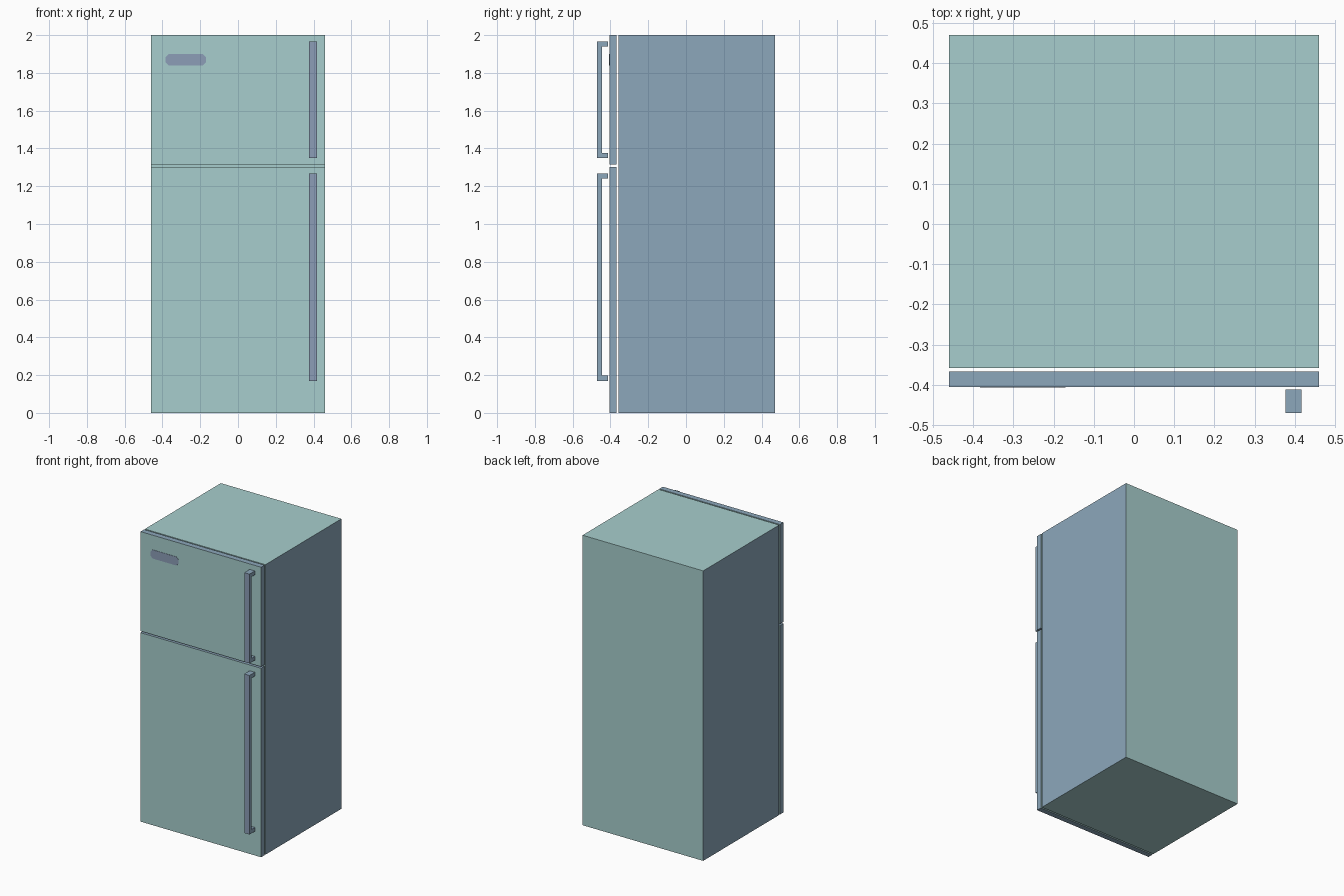
import bpy, bmesh

if "Cube" in bpy.data.objects:
    bpy.data.objects.remove(bpy.data.objects["Cube"])


def srgb(r, g, b):
    lin = lambda c: c / 12.92 if c <= 0.04045 else ((c + 0.055) / 1.055) ** 2.4
    return tuple(lin(v / 255) for v in (r, g, b)) + (1.0,)


def material(name, rgb):
    m = bpy.data.materials.new(name)
    m.diffuse_color = srgb(*rgb)
    m.use_nodes = True
    m.node_tree.nodes["Principled BSDF"].inputs["Base Color"].default_value = m.diffuse_color
    return m


TEAL = material("pale_teal", (167, 206, 205))
BLUE = material("steel_blue", (140, 167, 187))
SLATE = material("slate_violet", (140, 157, 183))


def extruded(name, outline, axis, lo, hi, mats, rule):
    """Extrude a 2D outline along x (outline = y,z) or y (outline = x,z)."""
    bm = bmesh.new()
    place = (lambda p, d: (d, p[0], p[1])) if axis == 'x' else (lambda p, d: (p[0], d, p[1]))
    face = bm.faces.new([bm.verts.new(place(p, lo)) for p in outline])
    ext = bmesh.ops.extrude_face_region(bm, geom=[face], use_keep_orig=True)
    for v in (g for g in ext["geom"] if isinstance(g, bmesh.types.BMVert)):
        v.co["xyz".index(axis)] = hi
    bmesh.ops.recalc_face_normals(bm, faces=bm.faces)
    for f in bm.faces:
        f.material_index = rule(f.normal)
    me = bpy.data.meshes.new(name)
    bm.to_mesh(me)
    bm.free()
    for m in mats:
        me.materials.append(m)
    ob = bpy.data.objects.new(name, me)
    bpy.context.collection.objects.link(ob)
    return ob


def rect(a0, a1, b0, b1):
    return [(a0, b0), (a1, b0), (a1, b1), (a0, b1)]


# Cabinet: blue flanks, teal elsewhere
W = 0.46
extruded("cabinet", rect(-W, W, 0, 2), 'y', -0.358, 0.47, (TEAL, BLUE),
         lambda n: int(abs(n.x) > 0.5))

# Doors: teal panels with blue edges
for name, z0, z1 in (("fridge_door", 0.0, 1.303), ("freezer_door", 1.314, 2.0)):
    extruded(name, rect(-W, W, z0, z1), 'y', -0.405, -0.367, (TEAL, BLUE),
             lambda n: int(abs(n.y) < 0.5))

# Bracket-shaped handles standing just off the doors
for name, z0, z1 in (("fridge_handle", 0.17, 1.267), ("freezer_handle", 1.35, 1.966)):
    out, bar, foot, t = -0.47, -0.446, -0.412, 0.027
    profile = [(out, z0), (foot, z0), (foot, z0 + t), (bar, z0 + t),
               (bar, z1 - t), (foot, z1 - t), (foot, z1), (out, z1)]
    extruded(name, profile, 'x', 0.377, 0.417, (BLUE, SLATE),
             lambda n: int(abs(n.y) > 0.5))

# Blank badge plate with clipped corners
x0, x1, b0, b1, c = -0.383, -0.17, 1.84, 1.90, 0.016
extruded("badge_plate",
         [(x0 + c, b0), (x1 - c, b0), (x1, b0 + c), (x1, b1 - c),
          (x1 - c, b1), (x0 + c, b1), (x0, b1 - c), (x0, b0 + c)],
         'y', -0.407, -0.404, (SLATE,), lambda n: 0)
